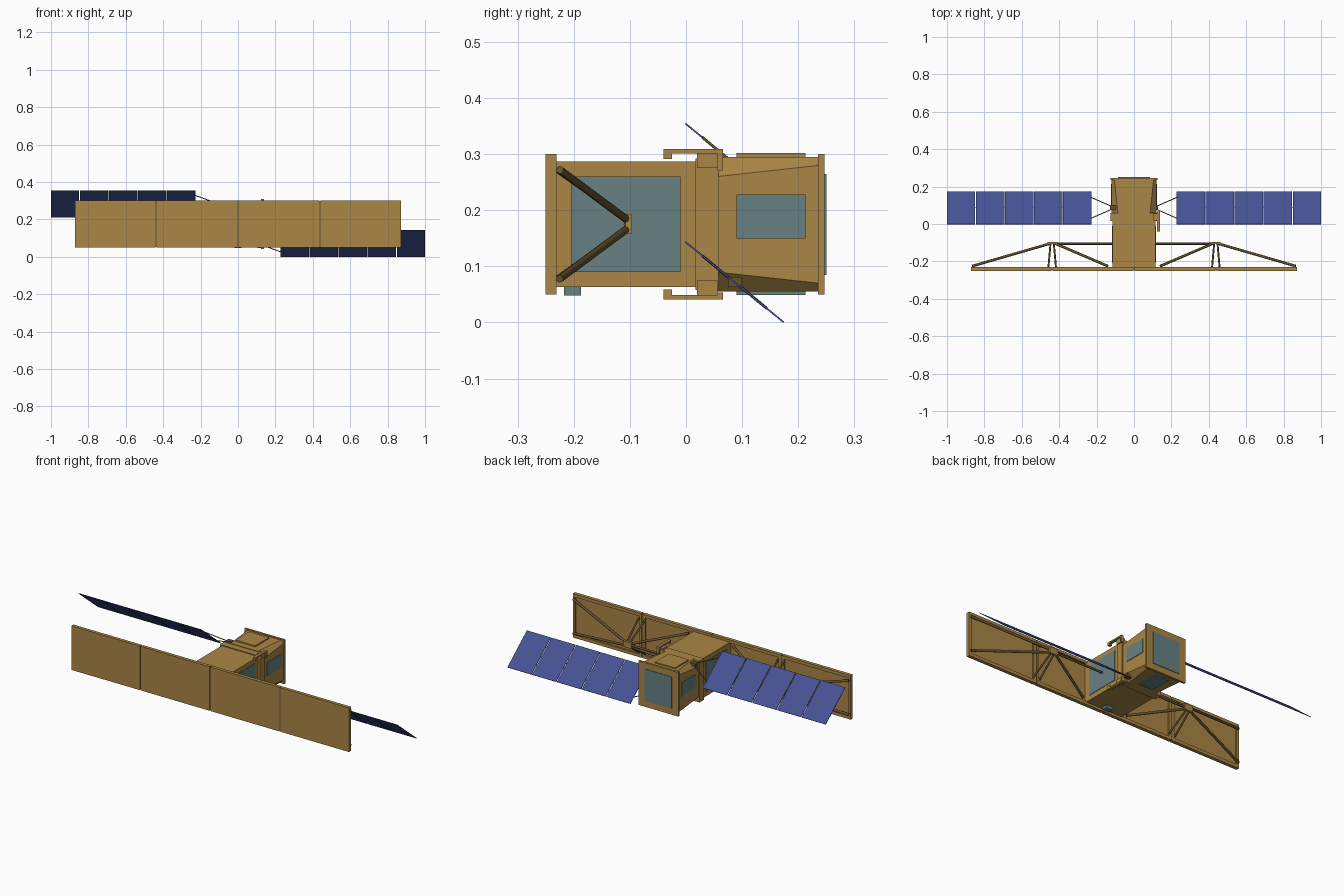
import bpy, bmesh, math
from mathutils import Vector

if "Cube" in bpy.data.objects:
    bpy.data.objects.remove(bpy.data.objects["Cube"])


def mat(name, c):
    m = bpy.data.materials.new(name)
    m.diffuse_color = (*c, 1)
    m.use_nodes = True
    m.node_tree.nodes["Principled BSDF"].inputs["Base Color"].default_value = m.diffuse_color
    return m


GOLD = mat("gold_foil", (0.40, 0.24, 0.06))
DARK = mat("dark_bronze", (0.13, 0.085, 0.03))
GLASS = mat("radiator_grey", (0.14, 0.22, 0.23))
BLUE = mat("solar_blue", (0.06, 0.085, 0.30))


def finish(name, bm, m):
    bmesh.ops.recalc_face_normals(bm, faces=bm.faces)
    me = bpy.data.meshes.new(name)
    bm.to_mesh(me)
    bm.free()
    me.materials.append(m)
    ob = bpy.data.objects.new(name, me)
    bpy.context.collection.objects.link(ob)
    return ob


def add_box(bm, x, y, z):
    vs = bmesh.ops.create_cube(bm, size=1)["verts"]
    for v in vs:
        v.co = Vector([(r[0] + r[1]) / 2 + c * (r[1] - r[0]) for c, r in zip(v.co, (x, y, z))])


def box(name, x, y, z, m=GOLD):
    bm = bmesh.new()
    add_box(bm, x, y, z)
    return finish(name, bm, m)


def beam(name, a, b, r, m=DARK, n=8):
    a, b = Vector(a), Vector(b)
    bm = bmesh.new()
    bmesh.ops.create_cone(bm, cap_ends=True, segments=n, radius1=r, radius2=r, depth=(b - a).length)
    ob = finish(name, bm, m)
    for p in ob.data.polygons:
        p.use_smooth = len(p.vertices) == 4
    ob.location = (a + b) / 2
    ob.rotation_mode = 'QUATERNION'
    ob.rotation_quaternion = (b - a).to_track_quat('Z', 'Y')
    return ob


# Radar antenna: four sheets, each with a raised frame on the back
W, Z0, Z1 = 0.4375, 0.05, 0.30
for i in range(4):
    x0, x1 = -0.875 + i * W + 0.003, -0.875 + (i + 1) * W - 0.003
    box("antenna_sheet", (x0, x1), (-0.25, -0.24), (Z0, Z1))
    bm = bmesh.new()
    for z in (Z0, Z1 - 0.018):
        add_box(bm, (x0, x1), (-0.241, -0.231), (z, z + 0.018))
    for x in (x0, x1 - 0.014):
        add_box(bm, (x, x + 0.014), (-0.241, -0.231), (Z0 + 0.018, Z1 - 0.018))
    finish("antenna_frame", bm, GOLD)
for x in (-W, 0, W):
    box("antenna_hinge", (x - 0.004, x + 0.004), (-0.247, -0.233), (Z0 + 0.002, Z1 - 0.002), DARK)

# Support trusses behind each antenna wing
for s in (-1, 1):
    box("truss_node", sorted((s * 0.41, s * 0.463)), (-0.108, -0.096), (0.159, 0.193))
    for dz in (-1, 1):
        ze, zn = 0.175 + dz * 0.097, 0.175 + dz * 0.008
        beam("outer_strut", (s * 0.865, -0.225, ze), (s * 0.45, -0.105, zn), 0.007)
        beam("inner_strut", (s * 0.14, -0.225, ze), (s * 0.42, -0.105, zn), 0.007)
        for dx in (-1, 1):
            beam("short_strut", (s * (W + dx * 0.02), -0.23, ze),
                 (s * (W + dx * 0.009), -0.105, zn), 0.005)
    beam("cross_bar", (s * 0.11, -0.105, 0.175), (s * 0.42, -0.105, 0.175), 0.006)

# Front bus with side radiators
box("front_bus", (-0.115, 0.115), (-0.24, 0.02), (0.063, 0.287))
for s in (-1, 1):
    box("bus_radiator", sorted((s * 0.113, s * 0.118)), (-0.205, -0.01), (0.09, 0.26), GLASS)
box("nadir_sensor", (-0.02, 0.02), (-0.217, -0.187), (0.048, 0.065), GLASS)

# Collar between the two bodies
box("collar", (-0.125, 0.125), (0.017, 0.058), (0.058, 0.292))


# Rear body: chamfered section lofted from collar to end plate
def octagon(h, c):
    return [(h, c), (c, h), (-c, h), (-h, c), (-h, -c), (-c, -h), (c, -h), (h, -c)]


bm = bmesh.new()
rings = [[bm.verts.new((x, y, 0.175 + z)) for x, z in octagon(0.12, c)]
         for y, c in ((0.055, 0.085), (0.237, 0.105))]
for i in range(8):
    j = (i + 1) % 8
    bm.faces.new((rings[0][i], rings[0][j], rings[1][j], rings[1][i]))
for r in rings:
    bm.faces.new(r)
finish("rear_body", bm, GOLD)
box("end_plate", (-0.125, 0.125), (0.235, 0.247), (0.05, 0.30))
box("end_radiator", (-0.085, 0.085), (0.246, 0.25), (0.085, 0.265), GLASS)
for s in (-1, 1):
    box("rear_radiator", sorted((s * 0.118, s * 0.123)), (0.09, 0.213), (0.15, 0.228), GLASS)
box("top_panel", (-0.08, 0.045), (0.09, 0.213), (0.293, 0.302))
box("bottom_radiator", (-0.045, 0.045), (0.09, 0.213), (0.049, 0.057), GLASS)

# Hooked brackets beside the collar, top and bottom
for d, hook in ((1, 0.038), (-1, 0.012)):
    for name, y, a, b in (("bracket_arm", (-0.04, 0.066), 0.126, 0.134),
                          ("bracket_hook", (0.056, 0.066), 0.134 - hook, 0.127),
                          ("bracket_foot", (-0.04, -0.025), 0.116, 0.127)):
        box(name, (0.122, 0.138), y, sorted((0.175 + d * a, 0.175 + d * b)))
    box("bracket_mount", (0.105, 0.13), (0.02, 0.056), sorted((0.175 + d * 0.1, 0.175 + d * 0.127)))

# Solar wings: five tilted cells each, held by a V of thin rods
TILT = math.atan2(-0.143, 0.175)
H = math.hypot(0.143, 0.175)
for s, zc in ((-1, 0.283), (1, 0.072)):
    yc = 0.0865
    for i in range(5):
        x0 = 0.228 + i * 0.1552
        ob = box("solar_panel", sorted((s * x0, s * (x0 + 0.1508))), (-H / 2, H / 2), (-0.0015, 0.0015), BLUE)
        ob.location = (0, yc, zc)
        ob.rotation_euler = (TILT, 0, 0)
    beam("hinge_rod", (s * 0.235, yc, zc), (s * 0.99, yc, zc), 0.0018)
    for d in (-1, 1):
        edge = (s * 0.232, yc + d * 0.057, zc - d * 0.0466)
        beam("wing_rod", edge, (s * 0.12, yc + d * 0.008, zc - d * 0.006), 0.0025)
    box("wing_pivot", sorted((s * 0.095, s * 0.128)), (yc - 0.012, yc + 0.012), (zc - 0.009, zc + 0.009), DARK)
